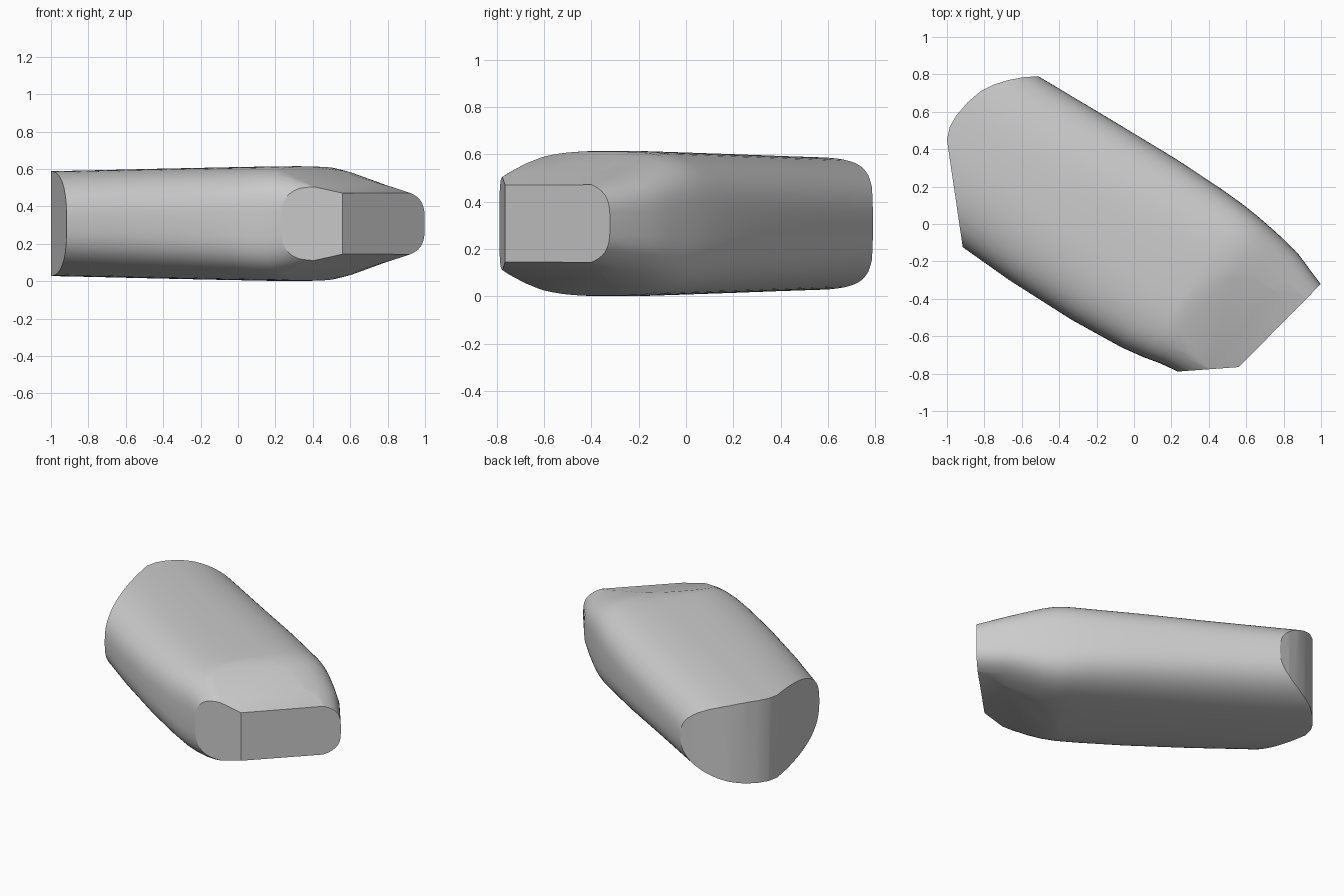
import bpy, bmesh, math
from mathutils import Vector

cube = bpy.data.objects.get("Cube")
if cube:
    bpy.data.objects.remove(cube, do_unlink=True)

# Body axis, across direction and mid height
AXIS = Vector((0.84, -0.54, 0)).normalized()
ACROSS = Vector((-AXIS.y, AXIS.x, 0))
MID = 0.308
SEGMENTS = 80

# Stations: along axis, left edge, right edge, half height, squareness
STATIONS = [
    (-1.3, 0.37, -0.565, 0.277, 2.5),
    (-0.8, 0.39, -0.595, 0.286, 2.6),
    (-0.4, 0.403, -0.613, 0.294, 2.7),
    (0.0, 0.414, -0.611, 0.301, 2.9),
    (0.3, 0.41, -0.591, 0.306, 3.1),
    (0.43, 0.403, -0.571, 0.307, 3.3),
    (0.52, 0.394, -0.551, 0.304, 3.4),
    (0.6, 0.383, -0.54, 0.286, 3.5),
    (0.7, 0.367, -0.53, 0.256, 3.5),
    (0.82, 0.342, -0.5, 0.22, 3.5),
    (1.02, 0.267, -0.45, 0.172, 3.5),
    (1.2, 0.19, -0.4, 0.13, 3.5),
]


def superpower(v, p):
    return math.copysign(abs(v) ** (2 / p), v)


def section(bm, s, left, right, height, p):
    middle, half = (left + right) / 2, (left - right) / 2
    ring = []
    for i in range(SEGMENTS):
        a = math.tau * i / SEGMENTS
        co = AXIS * s + ACROSS * (middle + half * superpower(math.cos(a), p))
        co.z = MID + height * superpower(math.sin(a), p)
        ring.append(bm.verts.new(co))
    return ring


def cut(bm, point, normal):
    """Slice the solid, drop the outer side and close the hole."""
    geom = bm.verts[:] + bm.edges[:] + bm.faces[:]
    res = bmesh.ops.bisect_plane(bm, geom=geom, dist=1e-5, plane_co=point,
                                 plane_no=normal, clear_outer=True)
    edges = [e for e in res["geom_cut"] if isinstance(e, bmesh.types.BMEdge)]
    if edges:
        bmesh.ops.holes_fill(bm, edges=[e for e in edges if e.is_boundary], sides=0)


# Rounded barrel
bm = bmesh.new()
rings = [section(bm, *st) for st in STATIONS]
for a, b in zip(rings, rings[1:]):
    for i in range(SEGMENTS):
        j = (i + 1) % SEGMENTS
        bm.faces.new((a[i], a[j], b[j], b[i]))
bm.faces.new(rings[0])
bm.faces.new(rings[-1])
bmesh.ops.recalc_face_normals(bm, faces=bm.faces[:])

# Sloped chamfers above and below the front face
for side in (1, -1):
    cut(bm, Vector((0.78, -0.545, MID + side * 0.163)), Vector((0.24, -0.24, side)))

# Upright end walls: angled front, then curved back
front = [(0.26, -0.787), (0.56, -0.765), (1.0, -0.32)]
back = [(-0.51, 0.79), (-0.59, 0.785), (-0.67, 0.77), (-0.75, 0.745), (-0.82, 0.71),
        (-0.89, 0.65), (-0.95, 0.58), (-0.985, 0.52), (-1.0, 0.45), (-0.917, -0.115)]
for outline in (front, back):
    for (x0, y0), (x1, y1) in zip(outline, outline[1:]):
        cut(bm, Vector((x0, y0, 0)), Vector((y1 - y0, x0 - x1, 0)).normalized())

bmesh.ops.recalc_face_normals(bm, faces=bm.faces[:])
mesh = bpy.data.meshes.new("rounded_block")
bm.to_mesh(mesh)
bm.free()
block = bpy.data.objects.new("rounded_block", mesh)
bpy.context.collection.objects.link(block)

# Plain grey surface
grey = bpy.data.materials.new("grey")
grey.use_nodes = True
colour = (0.6, 0.6, 0.6, 1)
grey.diffuse_color = colour
grey.node_tree.nodes["Principled BSDF"].inputs["Base Color"].default_value = colour
mesh.materials.append(grey)

bpy.ops.object.select_all(action="DESELECT")
block.select_set(True)
bpy.context.view_layer.objects.active = block
bpy.ops.object.shade_smooth_by_angle(angle=math.radians(28))
